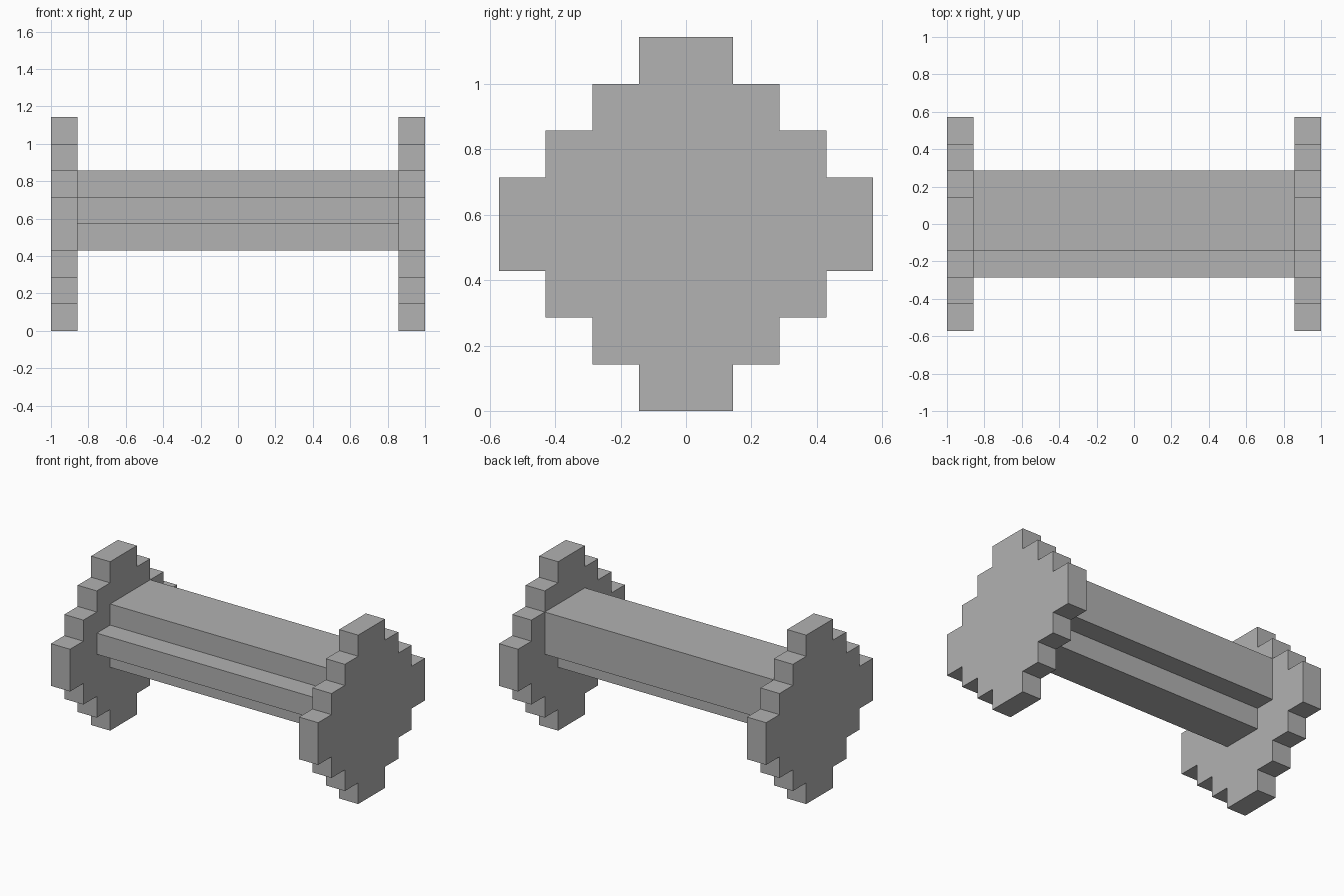
import bpy
import bmesh

cube = bpy.data.objects.get("Cube")
if cube:
    bpy.data.objects.remove(cube, do_unlink=True)

U = 1 / 7  # one block

grey = bpy.data.materials.new("plain grey")
grey.use_nodes = True
colour = (0.445, 0.445, 0.445, 1)
grey.diffuse_color = colour
grey.node_tree.nodes["Principled BSDF"].inputs["Base Color"].default_value = colour


def stepped_profile(rows):
    """Outline of stacked rows (y_min, y_max, z_min, z_max), bottom to top, in blocks."""
    right = [p for _, y, z0, z1 in rows for p in ((y, z0), (y, z1))]
    left = [p for y, _, z0, z1 in reversed(rows) for p in ((y, z1), (y, z0))]
    return right + left


def prism(name, profile, x0, x1):
    """Extrude a y-z profile along x from x0 to x1, in blocks."""
    bm = bmesh.new()
    face = bm.faces.new([bm.verts.new((x0 * U, y * U, z * U)) for y, z in profile])
    bm.normal_update()
    grown = bmesh.ops.extrude_face_region(bm, geom=[face], use_keep_orig=True)
    verts = [g for g in grown["geom"] if isinstance(g, bmesh.types.BMVert)]
    bmesh.ops.translate(bm, verts=verts, vec=((x1 - x0) * U, 0, 0))
    bmesh.ops.recalc_face_normals(bm, faces=bm.faces[:])
    mesh = bpy.data.meshes.new(name)
    bm.to_mesh(mesh)
    bm.free()
    mesh.materials.append(grey)
    obj = bpy.data.objects.new(name, mesh)
    bpy.context.collection.objects.link(obj)
    return obj


# Stepped round end plates
half_widths = [1, 2, 3, 4, 4, 3, 2, 1]
disc = [(-w, w, z, z + 1) for z, w in enumerate(half_widths) if z != 4]
disc[3] = (-4, 4, 3, 5)
prism("right_end_plate", stepped_profile(disc), -7, -6)
prism("left_end_plate", stepped_profile(disc), 6, 7)

# Bar with a ridge on the front and an undercut at the back
bar = [(-1, 1, 3, 4), (-2, 2, 4, 5), (-1, 2, 5, 6)]
bar_outline = stepped_profile(bar)
# Drop the repeated point where the back face runs straight on
bar_outline = [p for p in bar_outline if p != (2, 5)]
prism("bar", bar_outline, -6, 6)
